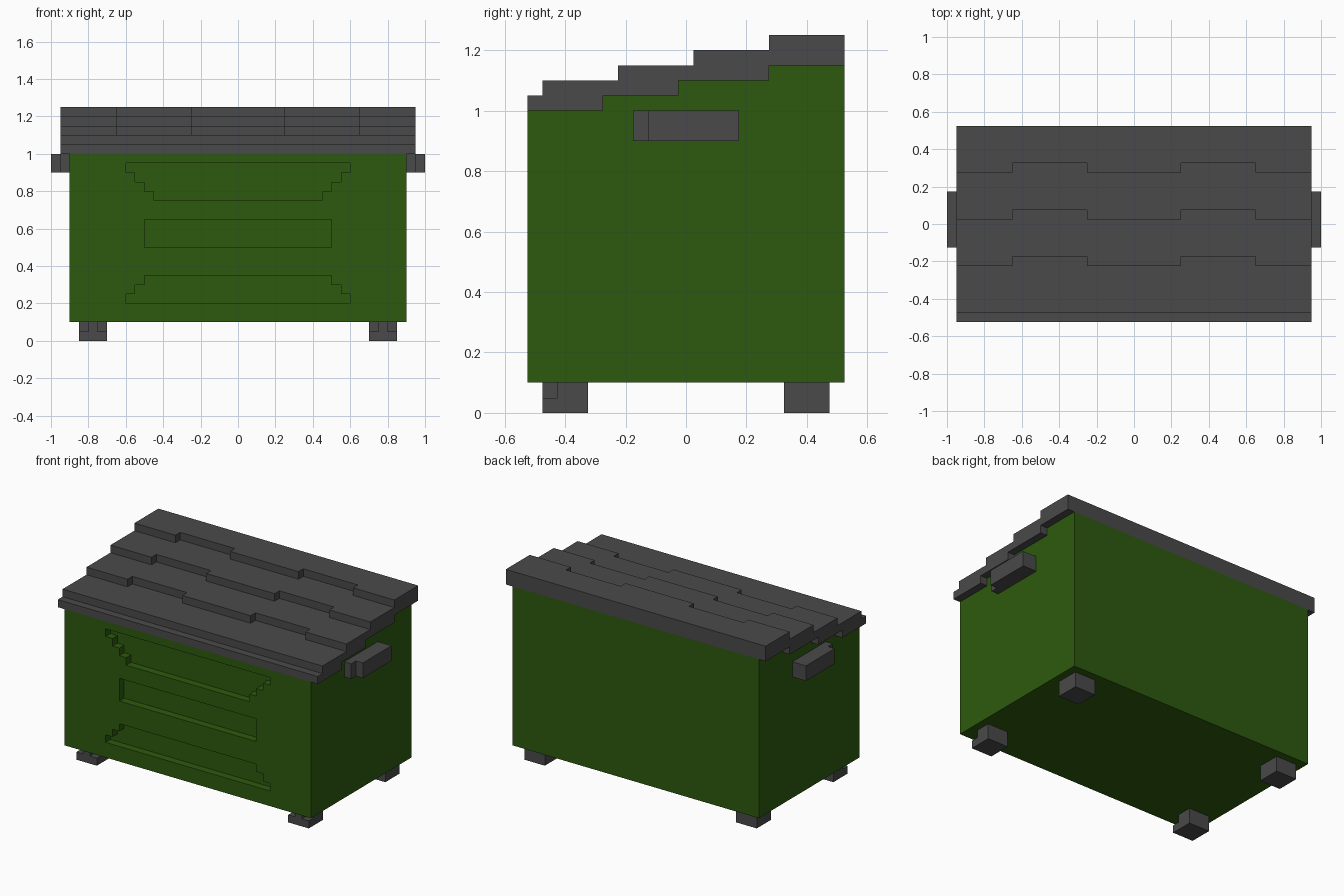
import bpy
import bmesh

cube = bpy.data.objects.get("Cube")
if cube:
    bpy.data.objects.remove(cube, do_unlink=True)

U = 0.05  # grid unit shared by every part


def make_material(name, colour):
    mat = bpy.data.materials.new(name)
    mat.use_nodes = True
    mat.diffuse_color = colour
    mat.node_tree.nodes["Principled BSDF"].inputs["Base Color"].default_value = colour
    return mat


green = make_material("dark green", (0.026, 0.102, 0.0044, 1))
grey = make_material("dark grey", (0.068, 0.068, 0.068, 1))


def prism(name, outline, axis, low, high):
    """Extrude a flat outline along one axis, from low to high."""
    place = {"x": lambda a, b, c: (c, a, b),
             "y": lambda a, b, c: (a, c, b),
             "z": lambda a, b, c: (a, b, c)}[axis]
    bm = bmesh.new()
    ends = [[bm.verts.new([round(v, 4) for v in place(a, b, c)]) for a, b in outline]
            for c in (low, high)]
    for ring in ends:
        bm.faces.new(ring)
    for i in range(len(outline)):
        j = (i + 1) % len(outline)
        bm.faces.new((ends[0][i], ends[0][j], ends[1][j], ends[1][i]))
    bmesh.ops.recalc_face_normals(bm, faces=bm.faces)
    mesh = bpy.data.meshes.new(name)
    bm.to_mesh(mesh)
    bm.free()
    obj = bpy.data.objects.new(name, mesh)
    bpy.context.scene.collection.objects.link(obj)
    return obj


def combine(obj, others, operation):
    """Bake booleans with the other solids, then remove those solids."""
    for other in others:
        mod = obj.modifiers.new("combine", "BOOLEAN")
        mod.operation = operation
        mod.solver = "EXACT"
        mod.object = other
    bpy.context.view_layer.update()
    graph = bpy.context.evaluated_depsgraph_get()
    mesh = bpy.data.meshes.new_from_object(obj.evaluated_get(graph))
    obj.modifiers.clear()
    obj.data = mesh
    for other in others:
        bpy.data.objects.remove(other, do_unlink=True)
    if operation == "UNION":
        bm = bmesh.new()
        bm.from_mesh(mesh)
        bmesh.ops.dissolve_limit(bm, angle_limit=0.01, verts=bm.verts, edges=bm.edges)
        bm.to_mesh(mesh)
        bm.free()


def paint(obj, mat):
    obj.data.materials.clear()
    obj.data.materials.append(mat)
    for face in obj.data.polygons:
        face.material_index = 0


def rect(x0, x1, y0, y1):
    return [(x0, y0), (x1, y0), (x1, y1), (x0, y1)]


# Bin body: side profile with a stepped top
body = prism("bin_body", [(-0.525, 0.1), (0.525, 0.1), (0.525, 1.15), (0.275, 1.15),
                          (0.275, 1.1), (-0.025, 1.1), (-0.025, 1.05),
                          (-0.275, 1.05), (-0.275, 1), (-0.525, 1)], "x", -0.9, 0.9)


# Recessed front panels, each outlined by half widths of its rows, bottom to top
def stepped_panel(bottom, row, half_widths):
    side = []
    for i, w in enumerate(half_widths):
        side += [(w, bottom + i * row), (w, bottom + (i + 1) * row)]
    outline = side + [(-x, z) for x, z in reversed(side)]
    return prism("panel_cutter", outline, "y", -0.6, -0.525 + U)


panels = [stepped_panel(0.75, U, (0.45, 0.5, 0.55, 0.6)),
          stepped_panel(0.5, 3 * U, (0.5,)),
          stepped_panel(0.2, U, (0.6, 0.55, 0.5))]
combine(body, panels, "DIFFERENCE")
paint(body, green)


# Lid: overlapping planks, the upper ones notched along the front edge
def plank(level, front, back, notched):
    edge = [(-0.95, front), (0.95, front)]
    if notched:
        n = front + U
        half = [(0.25, front), (0.25, n), (0.65, n), (0.65, front)]
        left_half = [(-x, y) for x, y in reversed(half)]
        edge = edge[:1] + left_half + half + edge[1:]
    z = 1 + level * U
    return prism("lid", edge + [(0.95, back), (-0.95, back)], "z", z, z + U)


planks = [plank(0, -0.525, -0.275, False), plank(1, -0.475, -0.025, False),
          plank(2, -0.225, 0.275, True), plank(3, 0.025, 0.525, True),
          plank(4, 0.275, 0.525, True)]
combine(planks[0], planks[1:], "UNION")
planks[0].name = "lid"
paint(planks[0], grey)

for side, label in ((1, "left"), (-1, "right")):
    # Side handle with a narrower front end
    outline = [(0.9, -0.175), (0.95, -0.175), (0.95, -0.125),
               (1, -0.125), (1, 0.175), (0.9, 0.175)]
    handle = prism(label + "_handle", [(side * x, y) for x, y in outline], "z", 0.9, 1)
    paint(handle, grey)

    # Plain back foot
    x0, x1 = sorted((side * 0.7, side * 0.85))
    paint(prism(label + "_back_foot", rect(x0, x1, 0.325, 0.475), "z", 0, 0.1), grey)

    # Front foot with both upper front corners cut away
    foot = prism(label + "_front_foot", rect(x0, x1, -0.475, -0.325), "z", 0, 0.1)
    cuts = [prism("foot_cutter", rect(a, b, -0.6, -0.425), "z", U, 0.2)
            for a, b in ((x0 - U, x0 + U), (x1 - U, x1 + U))]
    combine(foot, cuts, "DIFFERENCE")
    paint(foot, grey)
